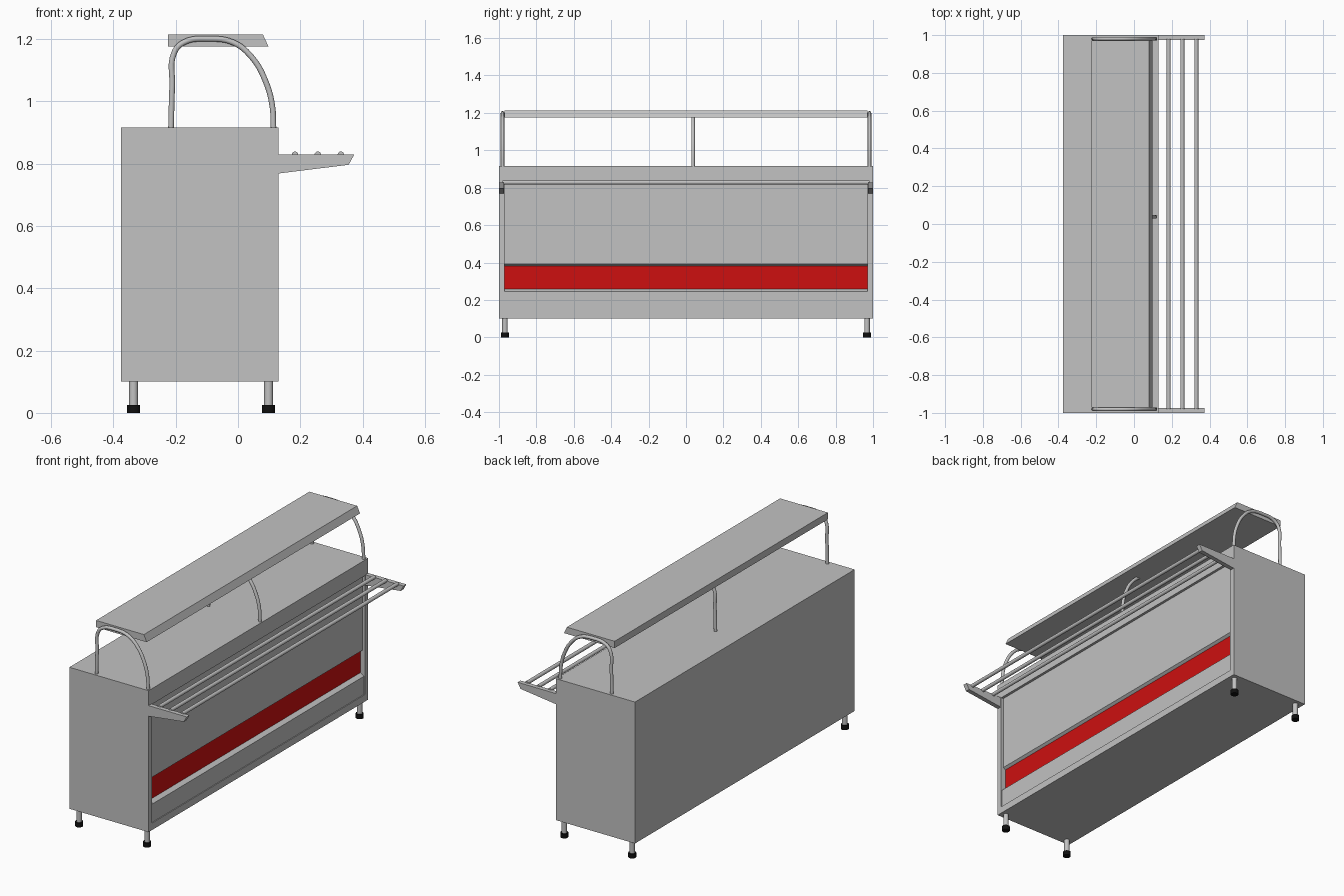
import bpy
import bmesh
from math import radians
from mathutils import Vector

cube = bpy.data.objects.get("Cube")
if cube:
    bpy.data.objects.remove(cube, do_unlink=True)


def material(name, rgb):
    m = bpy.data.materials.new(name)
    m.use_nodes = True
    m.diffuse_color = (*rgb, 1)
    bsdf = next(n for n in m.node_tree.nodes if n.type == 'BSDF_PRINCIPLED')
    bsdf.inputs["Base Color"].default_value = (*rgb, 1)
    return m


STEEL = material("brushed steel", (0.54, 0.54, 0.54))
RED = material("red panel", (0.61, 0.005, 0.005))
BLACK = material("black rubber", (0.005, 0.005, 0.005))


def extrude_y(name, profile, y0, y1, mat=STEEL):
    """Solid with an (x, z) outline running from y0 to y1."""
    bm = bmesh.new()
    face = bm.faces.new([bm.verts.new((x, y0, z)) for x, z in profile])
    new = bmesh.ops.extrude_face_region(bm, geom=[face])["geom"]
    moved = [v for v in new if isinstance(v, bmesh.types.BMVert)]
    bmesh.ops.translate(bm, verts=moved, vec=(0, y1 - y0, 0))
    bmesh.ops.recalc_face_normals(bm, faces=bm.faces)
    me = bpy.data.meshes.new(name)
    bm.to_mesh(me)
    bm.free()
    me.materials.append(mat)
    ob = bpy.data.objects.new(name, me)
    bpy.context.collection.objects.link(ob)
    return ob


def box(name, x0, x1, y0, y1, z0, z1, mat=STEEL):
    return extrude_y(name, [(x0, z0), (x1, z0), (x1, z1), (x0, z1)], y0, y1, mat)


def rod(name, start, end, radius, mat=STEEL, sides=20):
    a, b = Vector(start), Vector(end)
    bpy.ops.mesh.primitive_cylinder_add(vertices=sides, radius=radius, depth=(b - a).length,
                                        location=(a + b) / 2,
                                        rotation=(b - a).to_track_quat('Z', 'Y').to_euler())
    ob = bpy.context.object
    ob.name = name
    ob.data.materials.append(mat)
    bpy.ops.object.shade_smooth_by_angle(angle=radians(40))
    return ob


def hoop(name, points, y, radius):
    cu = bpy.data.curves.new(name, 'CURVE')
    cu.dimensions = '3D'
    cu.bevel_depth = radius
    cu.bevel_resolution = 3
    cu.resolution_u = 6
    sp = cu.splines.new('BEZIER')
    sp.bezier_points.add(len(points) - 1)
    for p, (x, z) in zip(sp.bezier_points, points):
        p.co = (x, y, z)
        p.handle_left_type = p.handle_right_type = 'AUTO'
    cu.materials.append(STEEL)
    ob = bpy.data.objects.new(name, cu)
    bpy.context.collection.objects.link(ob)
    bpy.ops.object.select_all(action='DESELECT')
    ob.select_set(True)
    bpy.context.view_layer.objects.active = ob
    bpy.ops.object.convert(target='MESH')
    bpy.ops.object.shade_smooth_by_angle(angle=radians(60))


BACK, FRONT, END, INNER = -0.375, 0.13, 1.0, 0.97

# Cabinet: plinth, counter top with fascia, and core with a recessed strip
box("plinth", BACK, FRONT, -END, END, 0.10, 0.14)
box("counter_top", BACK, FRONT, -END, END, 0.88, 0.915)
box("counter_fascia", 0.10, FRONT, -END, END, 0.825, 0.88)
extrude_y("cabinet_core", [(BACK, 0.14), (0.125, 0.14), (0.125, 0.245), (0.098, 0.26),
                           (0.098, 0.38), (0.115, 0.392), (0.115, 0.88), (BACK, 0.88)],
          -INNER, INNER)
box("red_strip", 0.096, 0.101, -INNER, INNER, 0.259, 0.381, RED)

for side, s in (("right", -1), ("left", 1)):
    y0, y1 = sorted((s * INNER, s * END))
    # End panels, notched under the fascia
    extrude_y(side + "_end_panel", [(BACK, 0.14), (FRONT, 0.14), (FRONT, 0.825),
                                    (0.10, 0.825), (0.10, 0.88), (BACK, 0.88)], y0, y1)
    # Tray rail brackets
    extrude_y(side + "_rail_bracket", [(FRONT, 0.768), (0.355, 0.796), (0.373, 0.829),
                                       (FRONT, 0.829)], s * 0.974, s * END)
    # Legs with rubber feet
    for end, x in (("back", -0.335), ("front", 0.098)):
        rod(f"{side}_{end}_leg", (x, s * 0.968, 0.02), (x, s * 0.968, 0.10), 0.0145)
        rod(f"{side}_{end}_foot", (x, s * 0.968, 0), (x, s * 0.968, 0.026), 0.021, BLACK)

# Tray rails
for i, x in enumerate((0.183, 0.256, 0.33)):
    rod(f"tray_rail_{i + 1}", (x, -0.98, 0.828), (x, 0.98, 0.828), 0.0105)

# Bent tube hoops carrying the shelf
ARCH = [(-0.215, 0.91), (-0.211, 1.05), (-0.205, 1.155), (-0.175, 1.188), (-0.095, 1.2),
        (-0.015, 1.188), (0.045, 1.14), (0.09, 1.06), (0.11, 0.985), (0.114, 0.91)]
for name, y in (("right_hoop", -0.981), ("middle_hoop", 0.038), ("left_hoop", 0.981)):
    hoop(name, ARCH, y, 0.0095)

# Top shelf with a sloping front edge
extrude_y("top_shelf", [(-0.225, 1.175), (0.098, 1.175), (0.08, 1.214), (-0.225, 1.214)],
          -0.971, 0.971)
